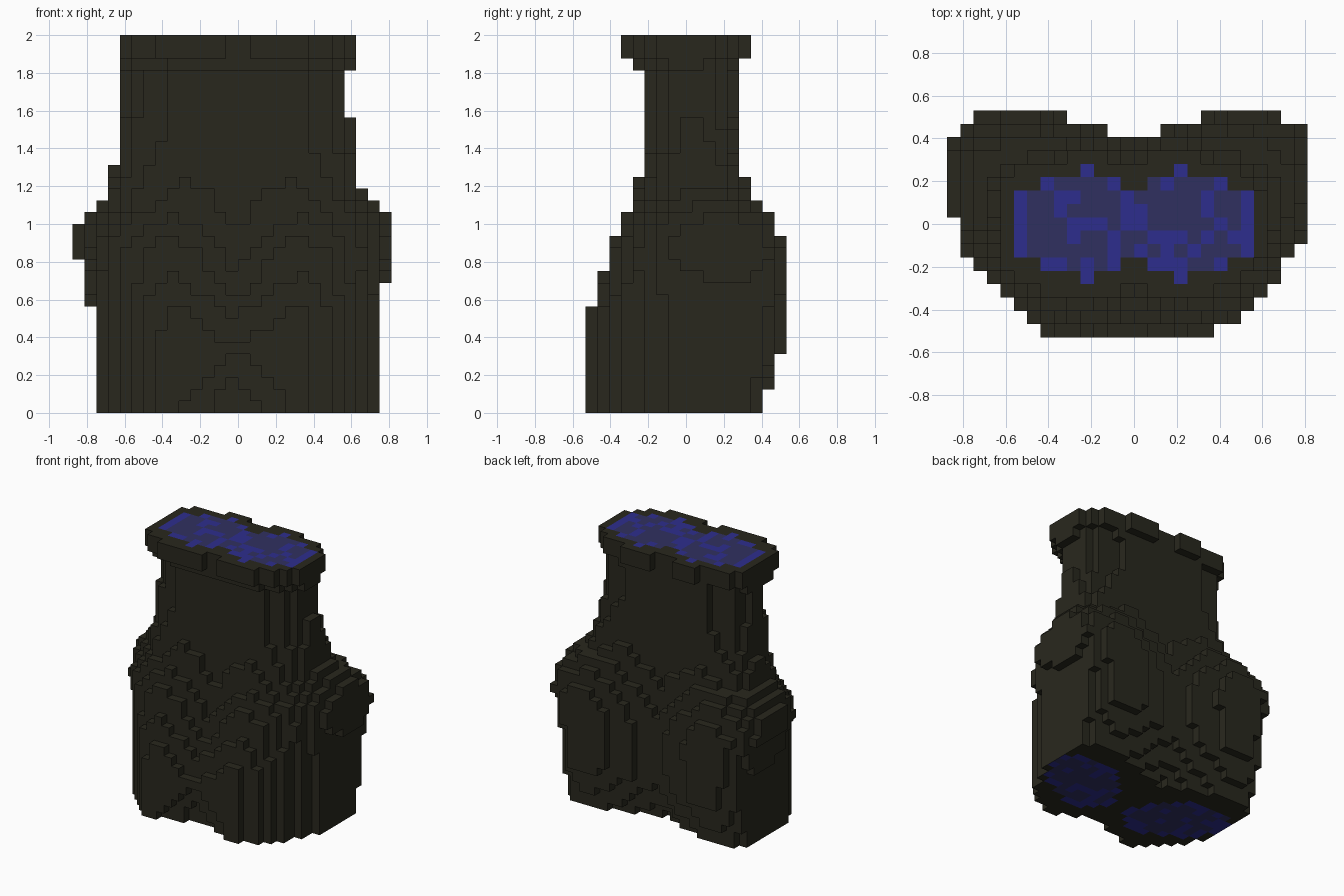
import bpy, bmesh, math, random
from mathutils import Vector

cube = bpy.data.objects.get("Cube")
if cube:
    bpy.data.objects.remove(cube, do_unlink=True)

random.seed(4)
CELL = 2 / 32
COUNT = (28, 17, 32)
ORIGIN = Vector((-COUNT[0] * CELL / 2, -COUNT[1] * CELL / 2, 0))
LEAN = .012  # the body sits slightly to its right

# Body sections: height, half width, front depth, back depth,
# widest y, front groove, back groove
SECTIONS = [
    (0, .76, .57, .42, .2, .22, .2),
    (.14, .76, .58, .46, .2, .16, .15),
    (.25, .76, .58, .5, .2, .1, .15),
    (.35, .76, .58, .55, .2, .08, .16),
    (.55, .765, .56, .56, .2, .14, .17),
    (.72, .8, .49, .56, .22, .18, .17),
    (.84, .845, .46, .56, .22, .17, .2),
    (.98, .845, .38, .49, .2, .14, .18),
    (1.1, .735, .31, .42, .15, .08, .13),
    (1.15, .69, .3, .38, .12, .07, .1),
    (1.28, .65, .27, .35, .08, .06, .07),
    (1.38, .63, .23, .32, .05, .03, .05),
    (1.54, .61, .23, .3, .03, .03, .05),
    (1.6, .595, .23, .3, .03, .03, .05),
    (1.78, .595, .23, .3, .03, .04, .05),
    (1.845, .62, .3, .3, .01, .04, .05),
    (1.9, .64, .37, .37, 0, .07, .07),
    (2, .64, .37, .37, 0, .07, .07),
]


def make_material(name, colour):
    material = bpy.data.materials.new(name)
    material.use_nodes = True
    rgba = (*colour, 1)
    material.diffuse_color = rgba
    material.node_tree.nodes["Principled BSDF"].inputs["Base Color"].default_value = rgba
    return material


def section_at(z):
    """Blend the two sections around a height."""
    for low, high in zip(SECTIONS, SECTIONS[1:]):
        if z <= high[0]:
            t = (z - low[0]) / (high[0] - low[0])
            return [a + (b - a) * t for a, b in zip(low[1:], high[1:])]
    return SECTIONS[-1][1:]


def groove(x, depth, reach):
    return depth * max(0, 1 - x / reach)


def arc(ratio, power):
    return (1 - ratio ** power) ** (1 / power)


def in_body(point):
    """Rounded front, squarer seat, and a groove down the front and the back."""
    width, front, back, middle, front_groove, back_groove = section_at(point.z)
    x = abs(point.x + LEAN)
    if x >= width:
        return False
    ratio = x / width
    if point.y < middle:
        reach = middle - (front + middle) * arc(ratio, 2.4)
        return point.y > reach + groove(x, front_groove, .35)
    power = 4 if point.z < 1.1 else 2.4
    reach = middle + (back - middle) * arc(ratio, power)
    return point.y < reach - groove(x, back_groove, .5)


def top_core(x, y):
    """Below one inside the waist cut."""
    depth = .26 - groove(abs(x), .11, .18)
    return (abs(x) / .58) ** 2.5 + (abs(y) / depth) ** 2.5


def leg_core(x, y):
    """Below one inside either leg cut, an oval slanted outward to the back."""
    angle = math.radians(35)
    dx, dy = abs(x) - .42, y + .04
    along = dx * math.cos(angle) + dy * math.sin(angle)
    across = dy * math.cos(angle) - dx * math.sin(angle)
    return (along / .375) ** 2 + (across / .235) ** 2


def core_colour(amount):
    """Dark cloth outside, bright border, dull and mottled inside."""
    if amount > 1:
        return 0
    if amount > .8 or random.random() < .28:
        return 2
    return 1


def centre(cell):
    return ORIGIN + Vector([(c + .5) * CELL for c in cell])


# Solid cells of the body
solid = {
    (i, j, k)
    for i in range(COUNT[0]) for j in range(COUNT[1]) for k in range(COUNT[2])
    if in_body(centre((i, j, k)))
}

# Outer faces only, with shared corners
mesh_data = bmesh.new()
corners = {}


def corner(key):
    if key not in corners:
        corners[key] = mesh_data.verts.new(ORIGIN + Vector(key) * CELL)
    return corners[key]


for cell in sorted(solid):
    for axis in range(3):
        for side in (0, 1):
            neighbour = list(cell)
            neighbour[axis] += 2 * side - 1
            if tuple(neighbour) in solid:
                continue
            u, v = (axis + 1) % 3, (axis + 2) % 3
            loop = []
            for du, dv in ((0, 0), (1, 0), (1, 1), (0, 1)):
                key = list(cell)
                key[axis] += side
                key[u] += du
                key[v] += dv
                loop.append(corner(tuple(key)))
            if not side:
                loop.reverse()
            face = mesh_data.faces.new(loop)
            # Cut surfaces at the waist and the legs
            place = centre(cell)
            if axis == 2 and side and cell[2] == COUNT[2] - 1:
                face.material_index = core_colour(top_core(place.x, place.y))
            elif axis == 2 and not side and cell[2] == 0:
                face.material_index = core_colour(leg_core(place.x, place.y))

mesh = bpy.data.meshes.new("lower_torso")
mesh_data.to_mesh(mesh)
mesh_data.free()
for name, colour in (
    ("dark olive cloth", (.0215, .0205, .0125)),
    ("dull blue core", (.03, .03, .118)),
    ("bright blue core", (.027, .027, .27)),
):
    mesh.materials.append(make_material(name, colour))
torso = bpy.data.objects.new("lower_torso", mesh)
bpy.context.scene.collection.objects.link(torso)
